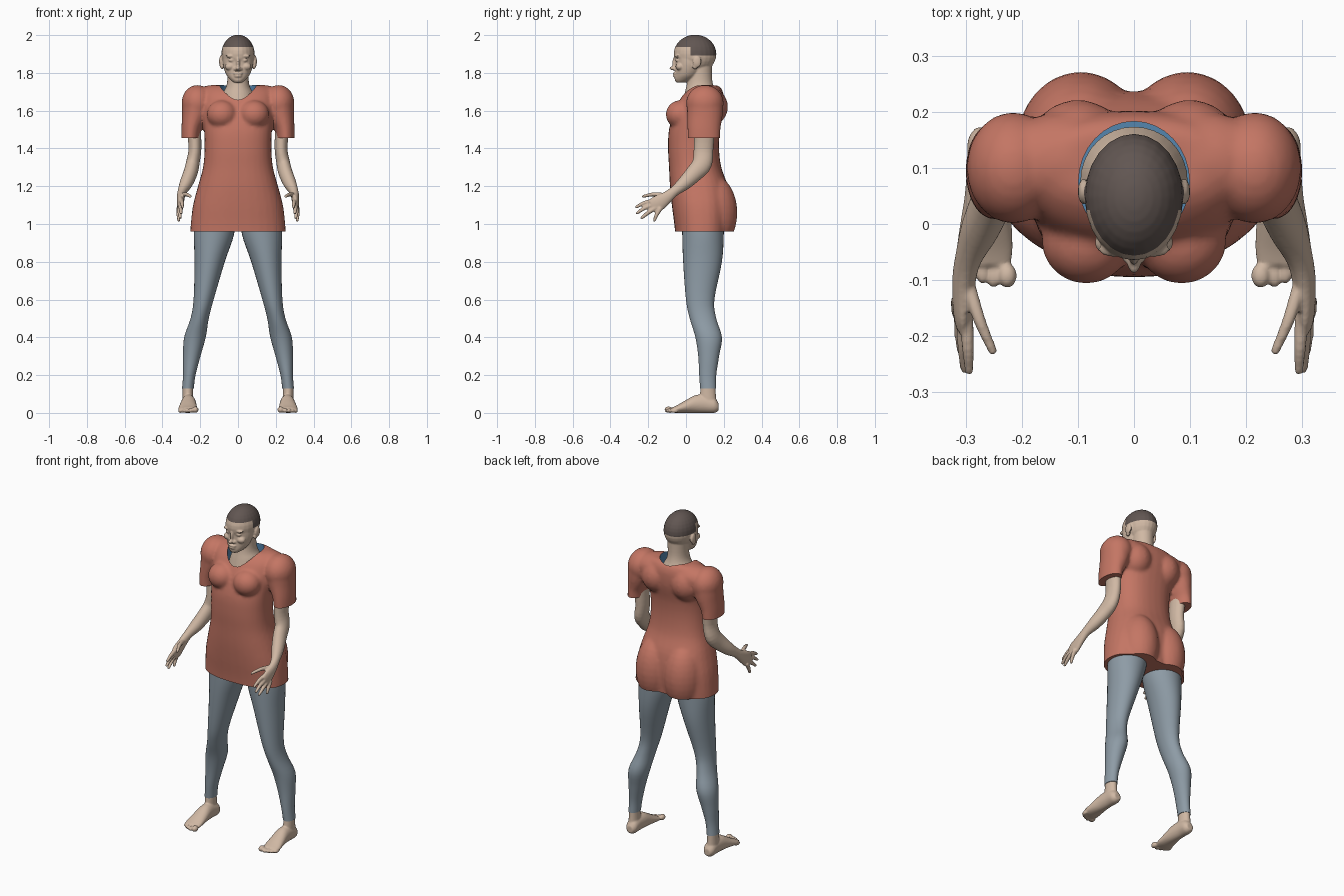
import bpy, bmesh, math
from mathutils import Vector, Matrix

cube = bpy.data.objects.get("Cube")
if cube:
    bpy.data.objects.remove(cube, do_unlink=True)


def material(name, rgb):
    mat = bpy.data.materials.new(name)
    mat.use_nodes = True
    mat.diffuse_color = (*rgb, 1)
    mat.node_tree.nodes["Principled BSDF"].inputs["Base Color"].default_value = (*rgb, 1)
    return mat


skin = material("skin", (.63, .48, .37))
hair = material("dark_brown_hair", (.12, .093, .084))
red = material("brick_red_cloth", (.55, .18, .127))
blue = material("blue_lining", (.09, .24, .43))
grey = material("grey_blue_leggings", (.27, .33, .38))


def catmull(a, b, c, d, t):
    return [(2*q + (r - p)*t + (2*p - 5*q + 4*r - s)*t*t + (3*q - p - 3*r + s)*t**3) / 2
            for p, q, r, s in zip(a, b, c, d)]


def loft(bm, rows, side=1, axis=None, power=2, sides=32, steps=4):
    """Tube through rows of (x, y, z, half width, half depth)."""
    pts = []
    for i in range(len(rows) - 1):
        near = [rows[max(i - 1, 0)], rows[i], rows[i + 1], rows[min(i + 2, len(rows) - 1)]]
        pts += [catmull(*near, k / steps) for k in range(steps)]
    pts.append(rows[-1])
    rings = []
    for i, (x, y, z, rx, ry) in enumerate(pts):
        ahead, behind = pts[min(i + 1, len(pts) - 1)], pts[max(i - 1, 0)]
        t = Vector(axis) if axis else (Vector(ahead[:3]) - Vector(behind[:3])).normalized()
        u = Vector((1, 0, 0))
        u = (u - t * u.dot(t)).normalized()
        v = t.cross(u)
        ring = []
        for k in range(sides):
            a = math.tau * k / sides
            c, s = math.cos(a), math.sin(a)
            p = Vector((x, y, z)) + u * rx * math.copysign(abs(c)**(2 / power), c) \
                + v * ry * math.copysign(abs(s)**(2 / power), s)
            ring.append(bm.verts.new((p.x * side, p.y, p.z)))
        rings.append(ring)
    faces = [bm.faces.new(rings[0]), bm.faces.new(rings[-1][::-1])]
    for lo, hi in zip(rings, rings[1:]):
        for k in range(sides):
            j = (k + 1) % sides
            faces.append(bm.faces.new((lo[k], hi[k], hi[j], lo[j])))
    bmesh.ops.recalc_face_normals(bm, faces=faces)


def stack(bm, rows, side=1, power=2):
    """Upright loft from rows of (z, centre x, half width, front y, back y)."""
    loft(bm, [(x, (f + b) / 2, z, w, (b - f) / 2) for z, x, w, f, b in rows],
         side, (0, 0, 1), power)


def ball(bm, centre, size, side=1):
    x, y, z = centre
    place = Matrix.Translation((x * side, y, z)) @ Matrix.Diagonal((*size, 1))
    bmesh.ops.create_uvsphere(bm, u_segments=24, v_segments=16, radius=1, matrix=place)


def make(name, bm, mats):
    me = bpy.data.meshes.new(name)
    bm.to_mesh(me)
    bm.free()
    for m in mats:
        me.materials.append(m)
    ob = bpy.data.objects.new(name, me)
    bpy.context.collection.objects.link(ob)
    return ob


def finish(ob, voxel=0, smooth=3, cutters=()):
    """Fuse the overlapping forms, soften them, cut them, and shade smooth."""
    mats = list(ob.data.materials)
    if voxel:
        fuse = ob.modifiers.new("fuse", 'REMESH')
        fuse.mode = 'VOXEL'
        fuse.voxel_size = voxel
        soft = ob.modifiers.new("soften", 'SMOOTH')
        soft.iterations = smooth
    for cutter in cutters:
        cut = ob.modifiers.new("cut", 'BOOLEAN')
        cut.operation = 'DIFFERENCE'
        cut.solver = 'EXACT'
        cut.object = cutter
    bpy.context.view_layer.update()
    me = bpy.data.meshes.new_from_object(ob.evaluated_get(bpy.context.evaluated_depsgraph_get()))
    ob.modifiers.clear()
    ob.data = me
    if len(me.materials) == 0:
        for m in mats:
            me.materials.append(m)
    for cutter in cutters:
        bpy.data.objects.remove(cutter, do_unlink=True)
    me.shade_smooth()
    me.set_sharp_from_angle(angle=math.radians(50))
    return ob


def box_cutter(name, centre, size):
    bm = bmesh.new()
    bmesh.ops.create_cube(bm, size=1, matrix=Matrix.Translation(centre) @ Matrix.Diagonal((*size, 1)))
    ob = make(name, bm, [red, blue])
    ob.hide_render = True
    return ob


# Long shirt: trunk, shoulders, sleeves, bust and seat fused into one form
bm = bmesh.new()
stack(bm, [(.92, 0, .254, -.055, .225), (1, 0, .25, -.062, .232), (1.1, 0, .238, -.075, .236),
           (1.2, 0, .212, -.085, .222), (1.3, 0, .185, -.09, .187), (1.4, 0, .177, -.095, .175),
           (1.5, 0, .18, -.09, .18), (1.6, 0, .19, -.06, .2), (1.68, 0, .19, -.02, .2),
           (1.72, 0, .17, .02, .185), (1.735, 0, .13, .05, .165)], power=2.4)
for s in (1, -1):
    ball(bm, (.12, .11, 1.66), (.13, .09, .077), s)
    ball(bm, (.215, .1, 1.64), (.084, .1, .096), s)
    ball(bm, (.085, -.03, 1.58), (.08, .077, .075), s)
    ball(bm, (.1, .13, 1.62), (.09, .092, .1), s)
    ball(bm, (.095, .14, 1.06), (.115, .132, .2), s)
    loft(bm, [(.215, .1, 1.66, .08, .098), (.228, .1, 1.58, .07, .094),
              (.248, .095, 1.5, .052, .087), (.254, .095, 1.41, .046, .085)], s)
shirt = make("shirt", bm, [red, blue])

bm = bmesh.new()
stack(bm, [(1.62, 0, .099, -.033, .183), (1.9, 0, .099, -.033, .183)])
for f in bm.faces:
    f.material_index = 1
neck_hole = make("neck_cutter", bm, [red, blue])
neck_hole.hide_render = True
finish(shirt, .01, 4, [neck_hole, box_cutter("hem_cutter", (0, 0, .86), (1, 1, .2)),
                       box_cutter("left_cuff_cutter", (.3, .1, 1.405), (.206, .4, .1)),
                       box_cutter("right_cuff_cutter", (-.3, .1, 1.405), (.206, .4, .1))])

# Head and neck with fused facial features
bm = bmesh.new()
ball(bm, (0, .048, 1.9), (.088, .113, .102))
stack(bm, [(1.93, 0, .075, -.058, .1), (1.87, 0, .08, -.056, .1), (1.83, 0, .076, -.056, .09),
           (1.79, 0, .062, -.058, .07), (1.765, 0, .042, -.06, .04), (1.75, 0, .024, -.053, 0)])
stack(bm, [(1.88, 0, .06, .02, .14), (1.78, 0, .056, .01, .138), (1.73, 0, .062, .002, .145),
           (1.69, 0, .082, -.008, .16), (1.64, 0, .097, -.02, .175)])
ball(bm, (0, -.062, 1.825), (.013, .026, .012))
ball(bm, (0, -.055, 1.852), (.01, .018, .036))
ball(bm, (0, -.056, 1.797), (.025, .014, .007))
ball(bm, (0, -.055, 1.783), (.021, .014, .008))
for s in (1, -1):
    ball(bm, (.013, -.055, 1.82), (.01, .014, .009), s)
    ball(bm, (.034, -.045, 1.889), (.03, .014, .009), s)
    ball(bm, (.034, -.044, 1.867), (.017, .012, .009), s)
    ball(bm, (.043, -.033, 1.833), (.027, .022, .02), s)
    ball(bm, (.09, .058, 1.86), (.01, .023, .032), s)
    ball(bm, (.084, .048, 1.835), (.01, .014, .016), s)
head = finish(make("head", bm, [skin, hair]), .0045, 2)

# Close-cropped hair: faces above a stepped hairline
bm = bmesh.new()
bm.from_mesh(head.data)
front_line, back_line, temple = 1.938, 1.893, .025
for co, no in (((0, 0, front_line), (0, 0, 1)), ((0, 0, back_line), (0, 0, 1)),
               ((0, temple, 0), (0, 1, 0))):
    bmesh.ops.bisect_plane(bm, geom=bm.verts[:] + bm.edges[:] + bm.faces[:],
                           plane_co=co, plane_no=no)
for f in bm.faces:
    c = f.calc_center_median()
    f.material_index = int(c.z > front_line or (c.z > back_line and c.y > temple))
bm.to_mesh(head.data)
bm.free()

fingers = [[(.299, -.165, 1.123), (.296, -.22, 1.112), (.294, -.262, 1.09)],
           [(.304, -.165, 1.105), (.304, -.22, 1.084), (.302, -.258, 1.058)],
           [(.309, -.155, 1.09), (.309, -.2, 1.06), (.306, -.233, 1.033)],
           [(.314, -.135, 1.085), (.315, -.155, 1.05), (.314, -.167, 1.02)],
           [(.298, -.1, 1.15), (.276, -.17, 1.157), (.252, -.226, 1.146)]]
toes = [(.226, -.092, .017), (.25, -.092, .012), (.27, -.085, .012),
        (.289, -.074, .011), (.305, -.06, .011)]

for s, label in ((1, "left"), (-1, "right")):
    # Bent arm with palm and fingers
    bm = bmesh.new()
    loft(bm, [(.235, .1, 1.52, .038, .055), (.228, .093, 1.4, .034, .052),
              (.24, .085, 1.32, .036, .052), (.252, .045, 1.27, .037, .046),
              (.275, -.01, 1.215, .034, .037), (.295, -.06, 1.175, .024, .027),
              (.303, -.1, 1.142, .021, .032), (.305, -.15, 1.108, .018, .043),
              (.305, -.18, 1.093, .013, .038)], s)
    for path in fingers:
        loft(bm, [(*p, r, r) for p, r in zip(path, (.013, .011, .008))], s, sides=12)
        ball(bm, path[-1], (.008, .008, .008), s)
    finish(make(label + "_arm", bm, [skin]), .005, 2)

    # Legging from hip to ankle
    bm = bmesh.new()
    stack(bm, [(1.08, .12, .105, -.02, .2), (.95, .127, .107, -.02, .2), (.8, .15, .08, -.015, .19),
               (.6, .182, .053, 0, .15), (.5, .203, .048, .02, .16), (.4, .228, .057, .05, .19),
               (.3, .245, .046, .065, .175), (.2, .258, .033, .07, .16),
               (.13, .265, .031, .075, .16)], s)
    finish(make(label + "_legging", bm, [grey]))

    # Bare foot with toes
    bm = bmesh.new()
    stack(bm, [(.03, .265, .03, .07, .165), (.1, .265, .028, .074, .158),
               (.16, .265, .028, .08, .156)], s)
    loft(bm, [(.262, .172, .032, .02, .02), (.262, .15, .04, .034, .04), (.262, .1, .048, .036, .048),
              (.262, .05, .047, .04, .047), (.264, 0, .034, .046, .034),
              (.266, -.045, .021, .05, .021), (.265, -.075, .015, .045, .013)], s, (0, -1, 0))
    for x, y, r in toes:
        ball(bm, (x, y, r), (r, .022, r), s)
    finish(make(label + "_foot", bm, [skin]), .005, 2)
